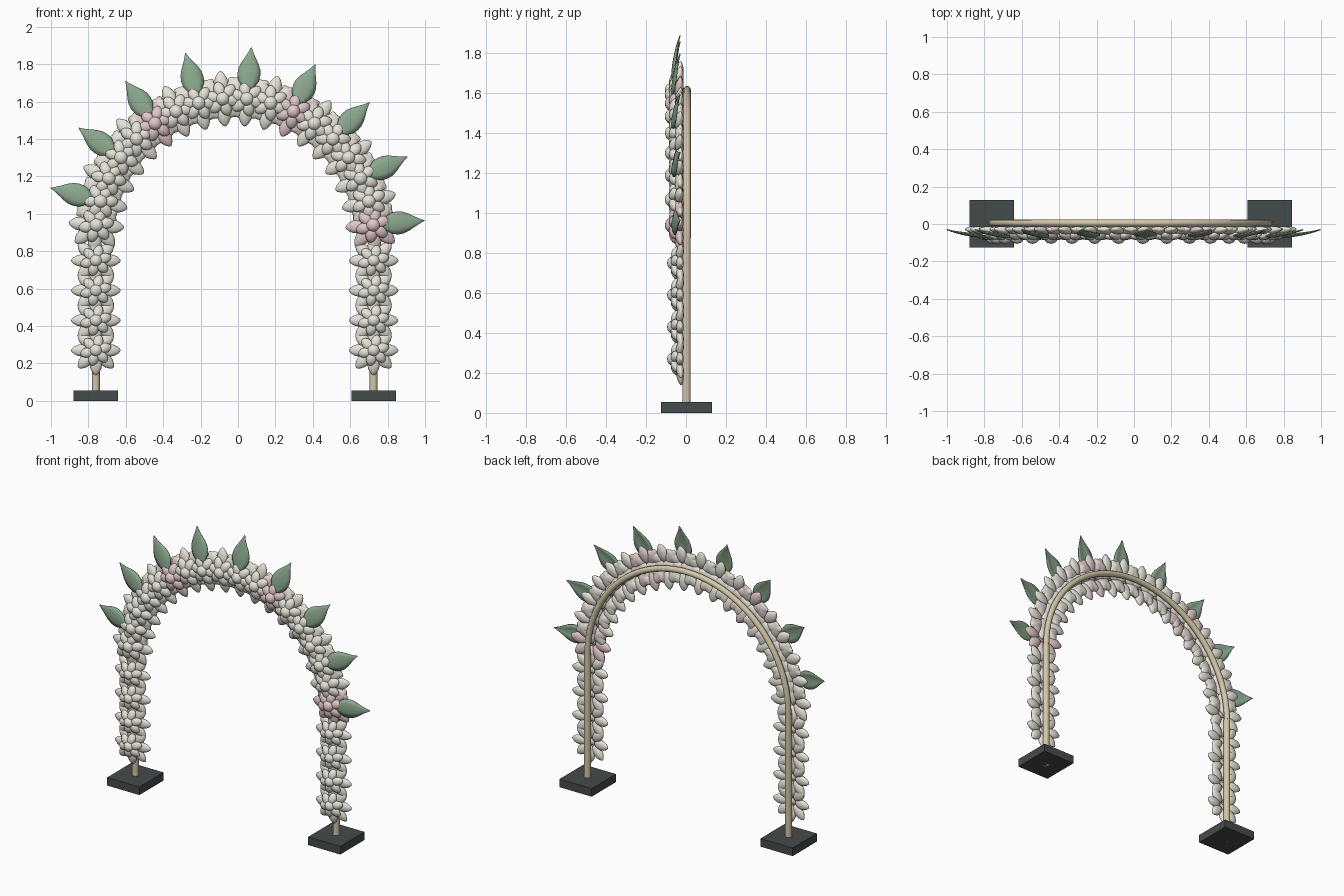
import bpy, bmesh, math
from mathutils import Matrix, Vector

if "Cube" in bpy.data.objects:
    bpy.data.objects.remove(bpy.data.objects["Cube"])

CX, CZ, R = -0.0175, 0.875, 0.7425   # arch centre and radius


def mat(name, r, g, b):
    m = bpy.data.materials.new(name)
    m.diffuse_color = (r, g, b, 1)
    m.use_nodes = True
    m.node_tree.nodes["Principled BSDF"].inputs["Base Color"].default_value = m.diffuse_color
    return m


CREAM = mat("cream", 0.80, 0.77, 0.69)
PINK = mat("blush", 0.76, 0.58, 0.59)
GREEN = mat("leaf_green", 0.26, 0.39, 0.27)
GOLD = mat("pole_gold", 0.66, 0.58, 0.40)
DARK = mat("base_dark", 0.06, 0.07, 0.07)


def finish(name, bm, material, smooth=True):
    me = bpy.data.meshes.new(name)
    bmesh.ops.recalc_face_normals(bm, faces=bm.faces)
    bm.to_mesh(me)
    bm.free()
    me.materials.append(material)
    for p in me.polygons:
        p.use_smooth = smooth
    ob = bpy.data.objects.new(name, me)
    bpy.context.collection.objects.link(ob)
    return ob


# Square bases
for side in (-1, 1):
    bm = bmesh.new()
    bmesh.ops.create_cube(bm, size=1, matrix=Matrix.Translation((CX + side * R, 0.002, 0.027))
                          @ Matrix.Diagonal((0.238, 0.255, 0.054, 1)))
    finish("base", bm, DARK, False)


# Poles: two posts and a half-round hoop, as bevelled curves
def tube(name, points, radius):
    cu = bpy.data.curves.new(name, 'CURVE')
    cu.dimensions = '3D'
    cu.bevel_depth = radius
    cu.bevel_resolution = 3
    cu.use_fill_caps = True
    sp = cu.splines.new('POLY')
    sp.points.add(len(points) - 1)
    for p, co in zip(sp.points, points):
        p.co = (*co, 1)
    cu.materials.append(GOLD)
    bpy.context.collection.objects.link(bpy.data.objects.new(name, cu))


for side in (-1, 1):
    x = CX + side * R
    tube("post", [(x, 0.003, 0), (x, 0.003, CZ)], 0.021)
tube("arch_hoop", [(CX + R * math.cos(math.pi * i / 48), 0.005, CZ + R * math.sin(math.pi * i / 48))
                   for i in range(49)], 0.019)


# Flower: two rings of tapered petals round a ball, local z is the facing direction
def petal(bm, m, taper):
    vs = bmesh.ops.create_uvsphere(bm, u_segments=12, v_segments=8, radius=1,
                                   matrix=Matrix.Rotation(math.pi / 2, 4, 'Y'))['verts']
    for v in vs:
        f = 1 - taper * max(v.co.x, 0) ** 2
        v.co.y *= f
        v.co.z *= f
        v.co = m @ v.co


def flower(name, x, z, angle, s, material):
    bm = bmesh.new()
    place = (Matrix.Translation((x, 0, z)) @ Matrix.Rotation(-angle, 4, 'Y')
             @ Matrix.Rotation(math.pi / 2, 4, 'X') @ Matrix.Scale(s, 4))
    for count, dist, height, tilt, size, taper, offset in (
            (8, 0.078, 0.030, -0.12, (0.055, 0.033, 0.019), 0.35, 0),
            (6, 0.050, 0.056, -0.30, (0.036, 0.027, 0.018), 0.15, 0.26)):
        for i in range(count):
            m = (place @ Matrix.Rotation(offset + i * 2 * math.pi / count, 4, 'Z')
                 @ Matrix.Translation((dist, 0, height)) @ Matrix.Rotation(-tilt, 4, 'Y')
                 @ Matrix.Diagonal((*size, 1)))
            petal(bm, m, taper)
    petal(bm, place @ Matrix.Translation((0, 0, 0.066)) @ Matrix.Diagonal((0.033, 0.033, 0.029, 1)), 0)
    finish(name, bm, material)


# Leaf: folded, bent blade pointing outward from the arch centre
def leaf(angle):
    bm = bmesh.new()
    radial = Vector((math.cos(angle), 0, math.sin(angle)))
    across = Vector((-math.sin(angle), 0, math.cos(angle)))
    widths = (0.008, 0.038, 0.056, 0.061, 0.058, 0.047, 0.030, 0.014, 0.001)
    rows = []
    for i, w in enumerate(widths):
        t = i / (len(widths) - 1)
        row = []
        for k in (-1, -0.5, 0, 0.5, 1):
            p = Vector((CX, 0, CZ)) + radial * (0.785 + 0.233 * t) + across * (w * k)
            p.y = -0.072 + 0.042 * t * t + 0.012 * abs(k) * w / 0.061
            row.append(bm.verts.new(p))
        rows.append(row)
    for a, b in zip(rows, rows[1:]):
        for k in range(4):
            bm.faces.new((a[k], a[k + 1], b[k + 1], b[k]))
    ob = finish("leaf", bm, GREEN)
    sol = ob.modifiers.new("thickness", 'SOLIDIFY')
    sol.thickness = 0.006
    sol.offset = 0


# Flowers up both posts
for side in (-1, 1):
    for k in range(4):
        flower("post_flower", CX + side * R, 0.27 + 0.16 * k, 0, 1.0, CREAM)

# Flowers round the arch, every sixth one blush, a leaf at every second one
for i in range(18):
    a = math.radians(5 + 10 * i)
    flower("arch_flower", CX + R * math.cos(a), CZ + R * math.sin(a), a, 1.12,
           PINK if i % 6 == 0 else CREAM)
    if i % 2 == 0:
        leaf(a)
